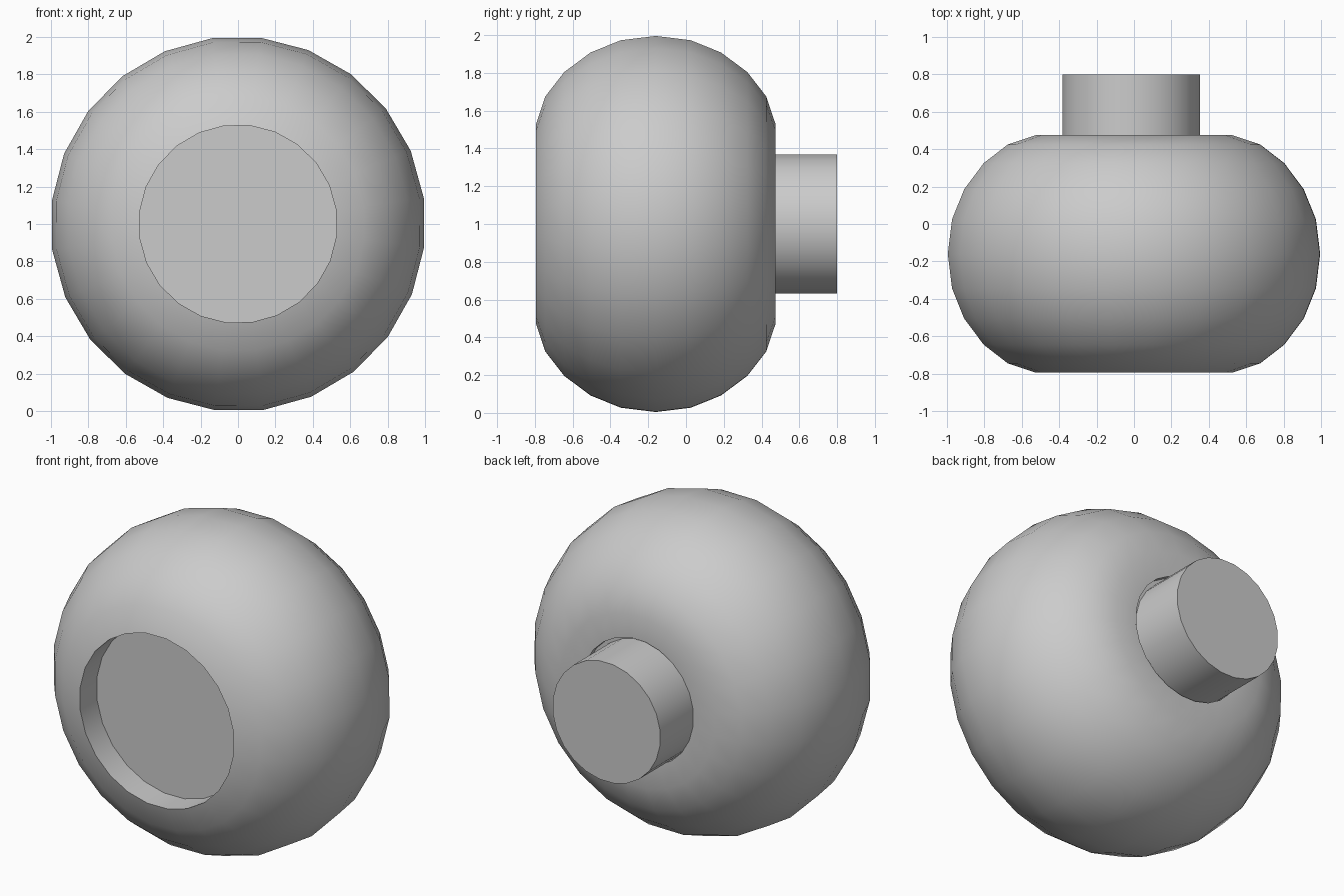
import bpy, bmesh, math
from mathutils import Matrix

default = bpy.data.objects.get("Cube")
if default:
    bpy.data.objects.remove(default, do_unlink=True)

SIDES = 24

grey = bpy.data.materials.new("mid grey")
grey.use_nodes = True
grey.diffuse_color = (0.6, 0.6, 0.6, 1)
grey.node_tree.nodes["Principled BSDF"].inputs["Base Color"].default_value = (0.6, 0.6, 0.6, 1)


def lathe(name, profile, centre_x=0.0, phase=7.0):
    """Turn a (radius, y) profile around the front-to-back axis; radius 0 closes an end."""
    bm = bmesh.new()
    rings = []
    for radius, y in profile:
        ring = []
        for i in range(SIDES):
            a = math.radians(phase) + math.tau * i / SIDES
            ring.append(bm.verts.new((centre_x + radius * math.sin(a), y, 1 + radius * math.cos(a))))
        rings.append(ring)
    for a, b in zip(rings, rings[1:]):
        for i in range(SIDES):
            j = (i + 1) % SIDES
            bm.faces.new((a[i], a[j], b[j], b[i]))
    bm.faces.new(rings[0])
    bm.faces.new(rings[-1])
    bmesh.ops.recalc_face_normals(bm, faces=bm.faces)
    mesh = bpy.data.meshes.new(name)
    bm.to_mesh(mesh)
    bm.free()
    mesh.materials.append(grey)
    obj = bpy.data.objects.new(name, mesh)
    bpy.context.collection.objects.link(obj)
    bpy.ops.object.select_all(action='DESELECT')
    obj.select_set(True)
    bpy.context.view_layer.objects.active = obj
    bpy.ops.object.shade_smooth_by_angle(angle=math.radians(35))
    return obj


# Rounded body: recessed front floor, bulging wall, flat back with a shallow socket
MIDDLE = -0.16
half = [(0.53, 0.635), (0.68, 0.585), (0.81, 0.485), (0.915, 0.345), (0.98, 0.185)]
front = [(r, MIDDLE - d) for r, d in half]
back = [(r, MIDDLE + d) for r, d in reversed(half)]
lathe("body", [(0.53, -0.63)] + front + [(1.003, MIDDLE)] + back
      + [(0.385, 0.475), (0.385, 0.44)])

# Plain round neck at the back, slightly off centre
lathe("neck", [(0.37, 0.40), (0.37, 0.80)], centre_x=-0.015, phase=7.5)
